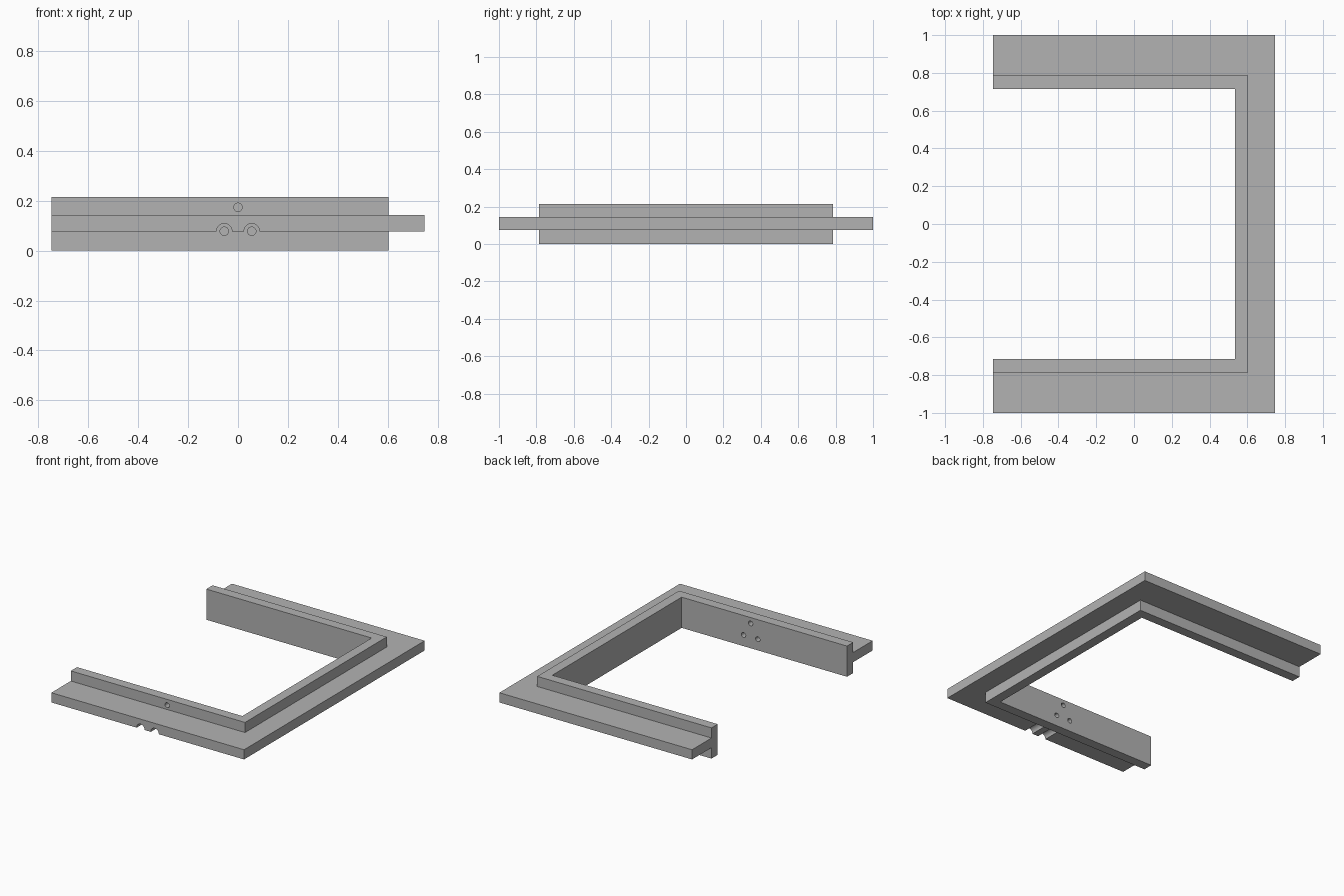
import bpy, bmesh, math
from mathutils import Matrix

cube = bpy.data.objects.get("Cube")
if cube:
    bpy.data.objects.remove(cube, do_unlink=True)

HX, HY = 0.747, 1.0                 # half extents
Z_TOP, Z_LOW, Z_HIGH = 0.215, 0.076, 0.144
WALL_X, WALL_Y, THICK = 0.143, 0.215, 0.069

grey = bpy.data.materials.new("plain grey")
grey.use_nodes = True
colour = (0.45, 0.45, 0.45, 1)
grey.diffuse_color = colour
grey.node_tree.nodes["Principled BSDF"].inputs["Base Color"].default_value = colour


def make_object(name, bm):
    bmesh.ops.recalc_face_normals(bm, faces=bm.faces)
    mesh = bpy.data.meshes.new(name)
    bm.to_mesh(mesh)
    bm.free()
    mesh.materials.append(grey)
    obj = bpy.data.objects.new(name, mesh)
    bpy.context.collection.objects.link(obj)
    return obj


# T-shaped section (inset in x, inset in y, height) swept round three sides
outer = (WALL_X, WALL_Y)
inner = (WALL_X + THICK, WALL_Y + THICK)
section = [(0, 0, Z_LOW), (*outer, Z_LOW), (*outer, 0), (*inner, 0),
           (*inner, Z_TOP), (*outer, Z_TOP), (*outer, Z_HIGH), (0, 0, Z_HIGH)]
bm = bmesh.new()
rings = []
for end, side in ((True, -1), (False, -1), (False, 1), (True, 1)):
    rings.append([bm.verts.new((-HX if end else HX - dx, side * (HY - dy), z))
                  for dx, dy, z in section])
n = len(section)
for a, b in zip(rings, rings[1:]):
    for i in range(n):
        j = (i + 1) % n
        bm.faces.new((a[i], a[j], b[j], b[i]))
bm.faces.new(rings[0])
bm.faces.new(rings[-1])
frame = make_object("three_sided_frame", bm)


# Round openings running front to back through the front arm
def cut_round(name, x, z, radius, y0, y1):
    bm = bmesh.new()
    bmesh.ops.create_cone(
        bm, cap_ends=True, segments=32, radius1=radius, radius2=radius, depth=y1 - y0,
        matrix=Matrix.Translation((x, (y0 + y1) / 2, z)) @ Matrix.Rotation(math.pi / 2, 4, "X"))
    cutter = make_object(name, bm)
    cutter.hide_render = True
    mod = frame.modifiers.new(name, "BOOLEAN")
    mod.operation = "DIFFERENCE"
    mod.solver = "EXACT"
    mod.object = cutter
    bpy.context.view_layer.objects.active = frame
    bpy.ops.object.modifier_apply(modifier=name)
    bpy.data.objects.remove(cutter, do_unlink=True)


wall_face = -HY + WALL_Y
cut_round("upper_hole", 0, 0.174, 0.017, -1.1, -0.6)
for side, x in (("right", -0.055), ("left", 0.055)):
    cut_round(side + "_groove", x, 0.078, 0.031, -1.1, wall_face)
    cut_round(side + "_hole", x, 0.078, 0.017, -1.1, -0.6)

# Smooth the bores, keep the edges crisp
bpy.ops.object.select_all(action="DESELECT")
frame.select_set(True)
bpy.context.view_layer.objects.active = frame
bpy.ops.object.shade_smooth_by_angle(angle=math.radians(30))
